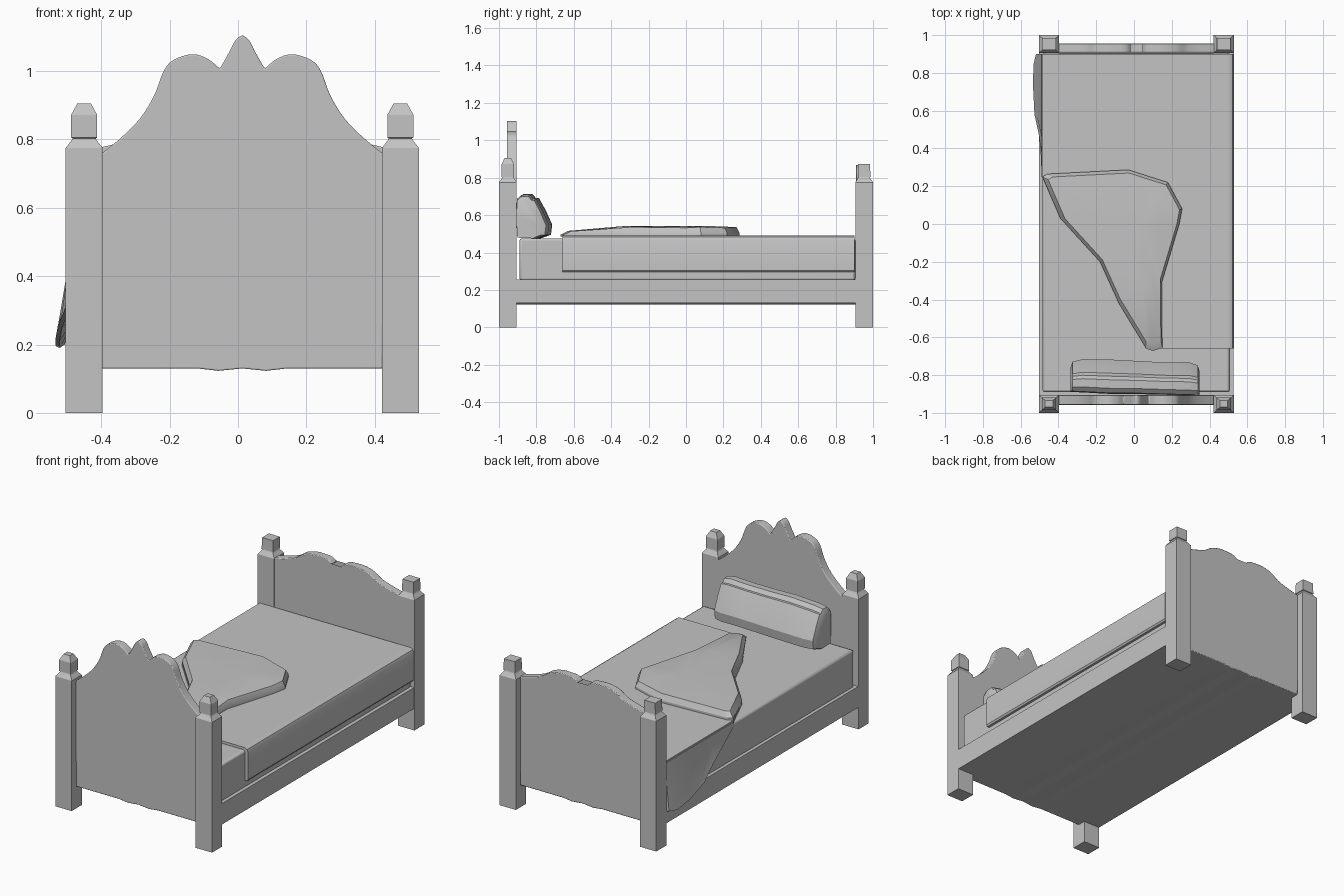
import bpy, bmesh
from mathutils import Vector

cube = bpy.data.objects.get("Cube")
if cube:
    bpy.data.objects.remove(cube, do_unlink=True)

grey = bpy.data.materials.new("plain_grey")
grey.use_nodes = True
COLOUR = (0.55, 0.55, 0.55, 1)
grey.diffuse_color = COLOUR
grey.node_tree.nodes["Principled BSDF"].inputs["Base Color"].default_value = COLOUR

MID = 0.0125  # centre line of the frame


def finish(name, bm, bevel=0, segments=2, smooth=0):
    bmesh.ops.recalc_face_normals(bm, faces=bm.faces)
    mesh = bpy.data.meshes.new(name)
    bm.to_mesh(mesh)
    bm.free()
    ob = bpy.data.objects.new(name, mesh)
    bpy.context.scene.collection.objects.link(ob)
    mesh.materials.append(grey)
    if bevel:
        mod = ob.modifiers.new("bevel", "BEVEL")
        mod.width, mod.segments = bevel, segments
        mod.limit_method, mod.angle_limit = "ANGLE", 1.0
    if smooth:
        bpy.ops.object.select_all(action="DESELECT")
        ob.select_set(True)
        bpy.context.view_layer.objects.active = ob
        bpy.ops.object.shade_smooth_by_angle(angle=smooth)
    return ob


def loft(name, rings, **kw):
    """Skin a list of equal point rings and cap both ends."""
    bm = bmesh.new()
    rings = [[bm.verts.new(p) for p in ring] for ring in rings]
    n = len(rings[0])
    for a, b in zip(rings, rings[1:]):
        for i in range(n):
            j = (i + 1) % n
            bm.faces.new((a[i], a[j], b[j], b[i]))
    bm.faces.new(rings[0][::-1])
    bm.faces.new(rings[-1])
    return finish(name, bm, **kw)


def prism(name, pts, axis, lo, hi, **kw):
    place = {"x": lambda u, v, t: (t, u, v),
             "y": lambda u, v, t: (u, t, v),
             "z": lambda u, v, t: (u, v, t)}[axis]
    return loft(name, [[place(u, v, t) for u, v in pts] for t in (lo, hi)], **kw)


def box(name, x0, x1, y0, y1, z0, z1, **kw):
    return prism(name, [(x0, y0), (x1, y0), (x1, y1), (x0, y1)], "z", z0, z1, **kw)


def curve(pts, steps=4):
    """Smooth path through the points."""
    p = [Vector(q) for q in pts]
    p = [p[0]] + p + [p[-1]]
    out = []
    for a, b, c, d in zip(p, p[1:], p[2:], p[3:]):
        for k in range(steps):
            t = k / steps
            out.append(0.5 * (2 * b + (c - a) * t + (2 * a - 5 * b + 4 * c - d) * t ** 2
                              + (3 * b - a - 3 * c + d) * t ** 3))
    return [tuple(q) for q in out] + [tuple(pts[-1])]


def mirrored(half):
    """Half outline, outside to middle, as offsets from the centre line."""
    return ([(MID - x, z) for x, z in half] +
            [(MID + x, z) for x, z in reversed(half) if x > 0])


# Wavy underside shared by the boards and the base
wave = [(0.41, 0.13), (0.13, 0.13), (0.07, 0.123), (0.0, 0.13)]
underside = mirrored(wave)[::-1]

# Four posts with tapered necks; head finials are pointed, foot ones are cubes
for end, y in (("head", -0.9525), ("foot", 0.9525)):
    for side, x in (("right", -0.45), ("left", 0.475)):
        steps = [(0.054, 0.0), (0.054, 0.775), (0.037, 0.797), (0.034, 0.803), (0.038, 0.805)]
        if end == "head":
            steps += [(0.038, 0.872), (0.02, 0.905)]
        else:
            steps += [(0.036, 0.872)]
        rings = []
        for r, z in steps:
            ry = r * 0.88
            rings.append([(x - r, y - ry, z), (x + r, y - ry, z),
                          (x + r, y + ry, z), (x - r, y + ry, z)])
        loft(f"{end}_post_{side}", rings)

# Headboard with two shoulders and a central peak
shoulder = curve([(0.42, 0.752), (0.36, 0.80), (0.30, 0.86), (0.257, 0.93), (0.23, 1.0),
                  (0.20, 1.033), (0.145, 1.049), (0.10, 1.035), (0.07, 1.01)])
peak = curve([(0.065, 1.008), (0.04, 1.052), (0.02, 1.09), (0.0, 1.105)])
prism("headboard", underside + mirrored(shoulder + peak), "y", -0.957, -0.905,
      bevel=0.016, segments=3, smooth=0.6)

# Footboard with two curling scrolls round an open notch
scroll = curve([(0.42, 0.775), (0.34, 0.795), (0.27, 0.818), (0.22, 0.85), (0.16, 0.867),
                (0.10, 0.868), (0.055, 0.862), (0.03, 0.842)])
notch = curve([(0.035, 0.838), (0.065, 0.84), (0.082, 0.82), (0.07, 0.79),
               (0.04, 0.772), (0.0, 0.767)])
prism("footboard", underside + mirrored(scroll + notch), "y", 0.908, 0.956,
      bevel=0.006, smooth=0.6)

# Base with side rails, and the mattress
rail_profile = underside[:1] + underside[1:-1] + underside[-1:]
prism("base_and_rails", [(0.527, 0.13)] + rail_profile +
      [(-0.502, 0.13), (-0.502, 0.255), (0.527, 0.255)], "y", -0.92, 0.92)
box("mattress", -0.485, 0.508, -0.89, 0.905, 0.25, 0.475, bevel=0.012, smooth=0.6)

# Blanket: flat top and the side that hangs on the left
prism("blanket_top", [(0.07, -0.66), (0.5, -0.66), (0.5, 0.9), (-0.487, 0.9), (-0.487, 0.25),
                      (-0.39, 0.03), (-0.18, -0.2), (-0.08, -0.42)], "z", 0.47, 0.49)
prism("blanket_hanging_side", [(0.48, 0.49), (0.508, 0.49), (0.522, 0.482), (0.529, 0.465),
                               (0.529, 0.305), (0.522, 0.295), (0.505, 0.295), (0.48, 0.465)],
      "y", -0.66, 0.9, smooth=0.6)

# Blanket corner draped over the right side, longer towards the foot
drape = []
for y, low, out in ((0.25, 0.45, 0.0), (0.36, 0.37, 0.004), (0.46, 0.31, 0.012),
                    (0.58, 0.25, 0.038), (0.72, 0.21, 0.045), (0.84, 0.19, 0.044),
                    (0.9, 0.2, 0.03)):
    x = -0.489
    knee = max(low + 0.01, 0.29)
    drape.append([(x + 0.02, y, 0.489), (x, y, 0.48), (x - out * 0.7, y, knee),
                  (x - out, y, low + 0.005), (x - out + 0.012, y, low),
                  (x + 0.02, y, knee)])
loft("blanket_drape", drape, smooth=0.5)

# Turned-back fold lying on the blanket
outline = [(-0.485, 0.25), (-0.39, 0.03), (-0.18, -0.2), (-0.08, -0.42), (0.065, -0.66),
           (0.10, -0.672), (0.15, -0.655), (0.147, -0.31), (0.24, 0.0), (0.255, 0.08),
           (0.18, 0.22), (-0.03, 0.287), (-0.46, 0.265)]
centre = Vector((0.02, 0.0))
bm = bmesh.new()
rings = []
for scale, lift in ((1.0, 0.0), (1.0, 0.016), (0.94, 0.045), (0.5, 0.05)):
    ring = []
    for i, q in enumerate(outline):
        p = centre + (Vector(q) - centre) * scale
        slope = min(1.0, (p.y + 0.85) / 0.4)
        ridge = 0.004 * (i % 2) * (scale < 1)
        ring.append(bm.verts.new((p.x, p.y, 0.487 + lift * slope + ridge)))
    rings.append(ring)
top = bm.verts.new((centre.x, centre.y, 0.541))
n = len(outline)
for i in range(n):
    j = (i + 1) % n
    for a, b in zip(rings, rings[1:]):
        bm.faces.new((a[i], a[j], b[j], b[i]))
    bm.faces.new((rings[-1][i], rings[-1][j], top))
bm.faces.new(rings[0][::-1])
finish("blanket_fold", bm, smooth=0.4)

# Pillow leaning on the headboard, with a seam along its top
section = [(-0.892, 0.48), (-0.9, 0.6), (-0.895, 0.69), (-0.87, 0.712), (-0.825, 0.714),
           (-0.806, 0.692), (-0.79, 0.692), (-0.755, 0.63), (-0.718, 0.55), (-0.725, 0.495),
           (-0.78, 0.476)]
stations = []
for x, size in ((-0.335, 0.72), (-0.325, 0.88), (-0.27, 0.97), (-0.12, 1.0), (0.03, 0.96),
                (0.17, 0.94), (0.29, 0.97), (0.338, 0.88), (0.346, 0.72)):
    tilt = -0.01 * x / 0.34
    stations.append([(x, -0.89 + (y + 0.89) * size + tilt * (size < 1),
                      0.476 + (z - 0.476) * (0.5 + size / 2)) for y, z in section])
loft("pillow", stations, smooth=0.5)
